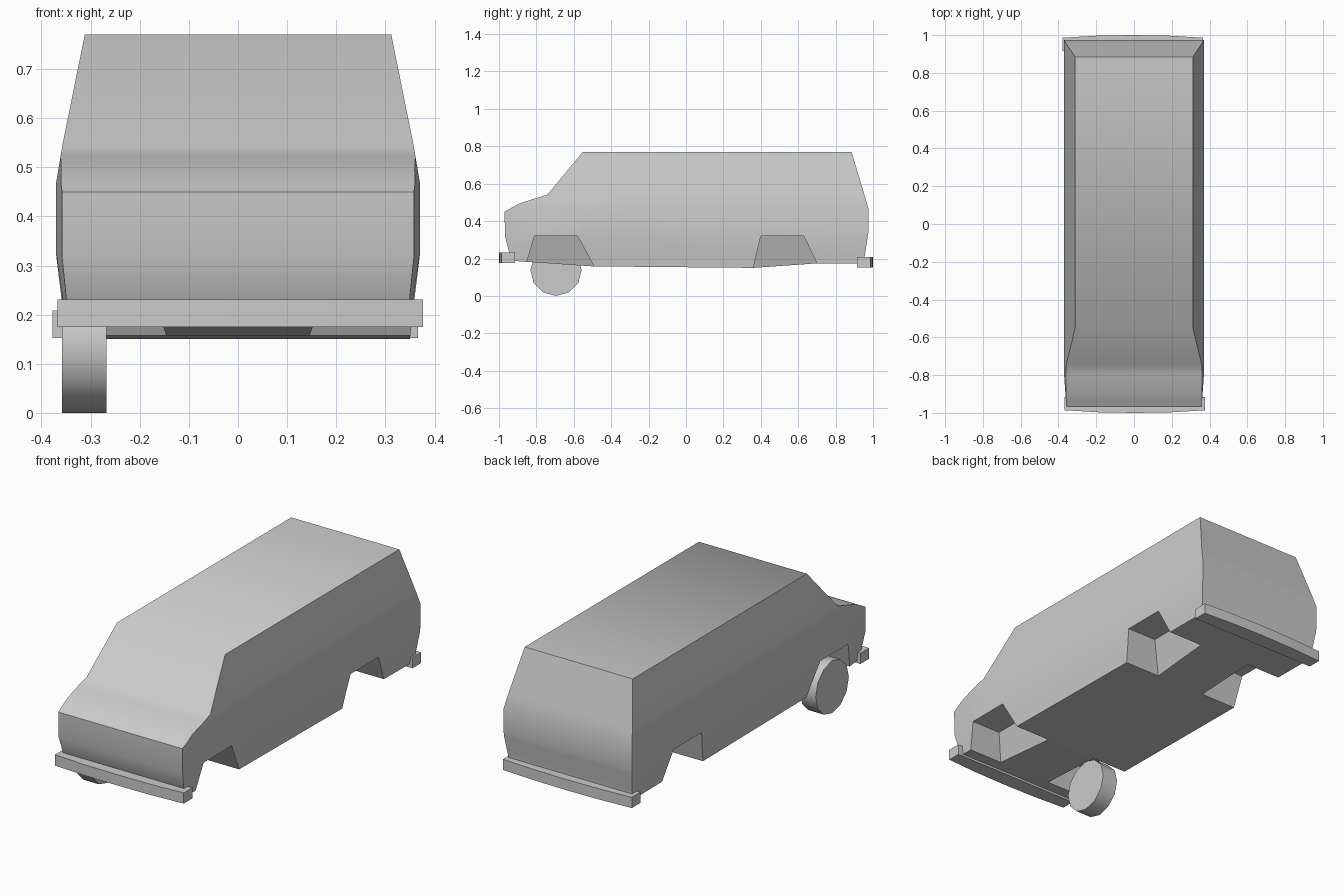
import bpy, bmesh, math
from mathutils import Vector

if "Cube" in bpy.data.objects:
    bpy.data.objects.remove(bpy.data.objects["Cube"], do_unlink=True)

paint = bpy.data.materials.new("plain_grey")
paint.use_nodes = True
GREY = (0.6, 0.6, 0.6, 1)
paint.diffuse_color = GREY
paint.node_tree.nodes["Principled BSDF"].inputs["Base Color"].default_value = GREY


def prism(points, vec_of, lo, hi):
    """Extrude a closed outline between two depths."""
    bm = bmesh.new()
    rings = [[bm.verts.new(vec_of(a, b, d)) for a, b in points] for d in (lo, hi)]
    bm.faces.new(rings[0])
    bm.faces.new(rings[1])
    n = len(points)
    for i in range(n):
        j = (i + 1) % n
        bm.faces.new((rings[0][i], rings[0][j], rings[1][j], rings[1][i]))
    bmesh.ops.recalc_face_normals(bm, faces=bm.faces)
    return bm


def make_object(name, bm):
    mesh = bpy.data.meshes.new(name)
    bm.to_mesh(mesh)
    bm.free()
    mesh.materials.append(paint)
    obj = bpy.data.objects.new(name, mesh)
    bpy.context.collection.objects.link(obj)
    return obj


def select(obj):
    bpy.ops.object.select_all(action="DESELECT")
    obj.select_set(True)
    bpy.context.view_layer.objects.active = obj


def smooth(obj, degrees):
    select(obj)
    bpy.ops.object.shade_smooth_by_angle(angle=math.radians(degrees))


def interpolate(table, t):
    if t <= table[0][0]:
        return table[0][1]
    for (t0, v0), (t1, v1) in zip(table, table[1:]):
        if t <= t1:
            return v0 + (v1 - v0) * (t - t0) / (t1 - t0)
    return table[-1][1]


def side_on(y, z, x):
    return Vector((x, y, z))


def flat_on(x, y, z):
    return Vector((x, y, z))


# Van body: side profile, sliced at the side creases, then narrowed by height
profile = [(-0.97, 0.45), (-0.89, 0.495), (-0.74, 0.542), (-0.552, 0.77),
           (0.885, 0.77), (0.975, 0.47), (0.975, 0.34), (0.955, 0.21),
           (0.955, 0.172), (0.70, 0.174), (0.36, 0.15), (-0.50, 0.158),
           (-0.92, 0.187), (-0.945, 0.23), (-0.968, 0.32)]
width = [(0.15, 0.35), (0.23, 0.359), (0.32, 0.37), (0.47, 0.37),
         (0.542, 0.358), (0.77, 0.312)]
nose = [(-0.97, 0.968), (-0.80, 1.0)]
bm = prism(profile, side_on, -1, 1)
cuts = [((0, y, 0), (0, 1, 0)) for y in (-0.80, -0.552)]
cuts += [((0, 0, z), (0, 0, 1)) for z in (0.23, 0.32, 0.47, 0.542)]
for co, no in cuts:
    bmesh.ops.bisect_plane(bm, geom=bm.verts[:] + bm.edges[:] + bm.faces[:],
                           plane_co=co, plane_no=no, dist=0.0005)
for v in bm.verts:
    v.co.x *= interpolate(width, v.co.z) * interpolate(nose, v.co.y)
body = make_object("van_body", bm)

# Wheel wells: trapezoid cutters with a leaning inner wall
arches = {"front": [(-0.875, 0.1), (-0.81, 0.32), (-0.58, 0.32), (-0.46, 0.1)],
          "rear": [(0.348, 0.1), (0.40, 0.32), (0.63, 0.32), (0.736, 0.1)]}
for end, outline in arches.items():
    for side in (-1, 1):
        bm = prism(outline, side_on, 0.2 * side, 0.5 * side)
        for v in bm.verts:
            if abs(v.co.x) < 0.3 and v.co.z < 0.2:
                v.co.x = 0.127 * side
        cutter = make_object(end + "_well_cutter", bm)
        cutter.hide_render = True
        mod = body.modifiers.new("well", "BOOLEAN")
        mod.operation = "DIFFERENCE"
        mod.solver = "EXACT"
        mod.object = cutter
        select(body)
        bpy.ops.object.modifier_apply(modifier=mod.name)
        bpy.data.objects.remove(cutter, do_unlink=True)
smooth(body, 53)

# Bumpers: slightly bowed bars that wrap the corners
for name, end, shift, low in (("front_bumper", -1, 0.005, 0.175),
                              ("rear_bumper", 1, -0.006, 0.152)):
    outline = [(-0.372, 0.915), (-0.372, 0.986), (-0.19, 0.997), (0, 1.0),
               (0.19, 0.997), (0.372, 0.986), (0.372, 0.915)]
    outline = [(x + shift, y * end) for x, y in outline]
    smooth(make_object(name, prism(outline, flat_on, low, low + 0.056)), 30)

# Single front right wheel
radius = 0.137
rim = [(-0.695 + radius * math.sin(math.tau * i / 12),
        radius - radius * math.cos(math.tau * i / 12)) for i in range(12)]
smooth(make_object("front_right_wheel", prism(rim, side_on, -0.358, -0.268)), 40)
